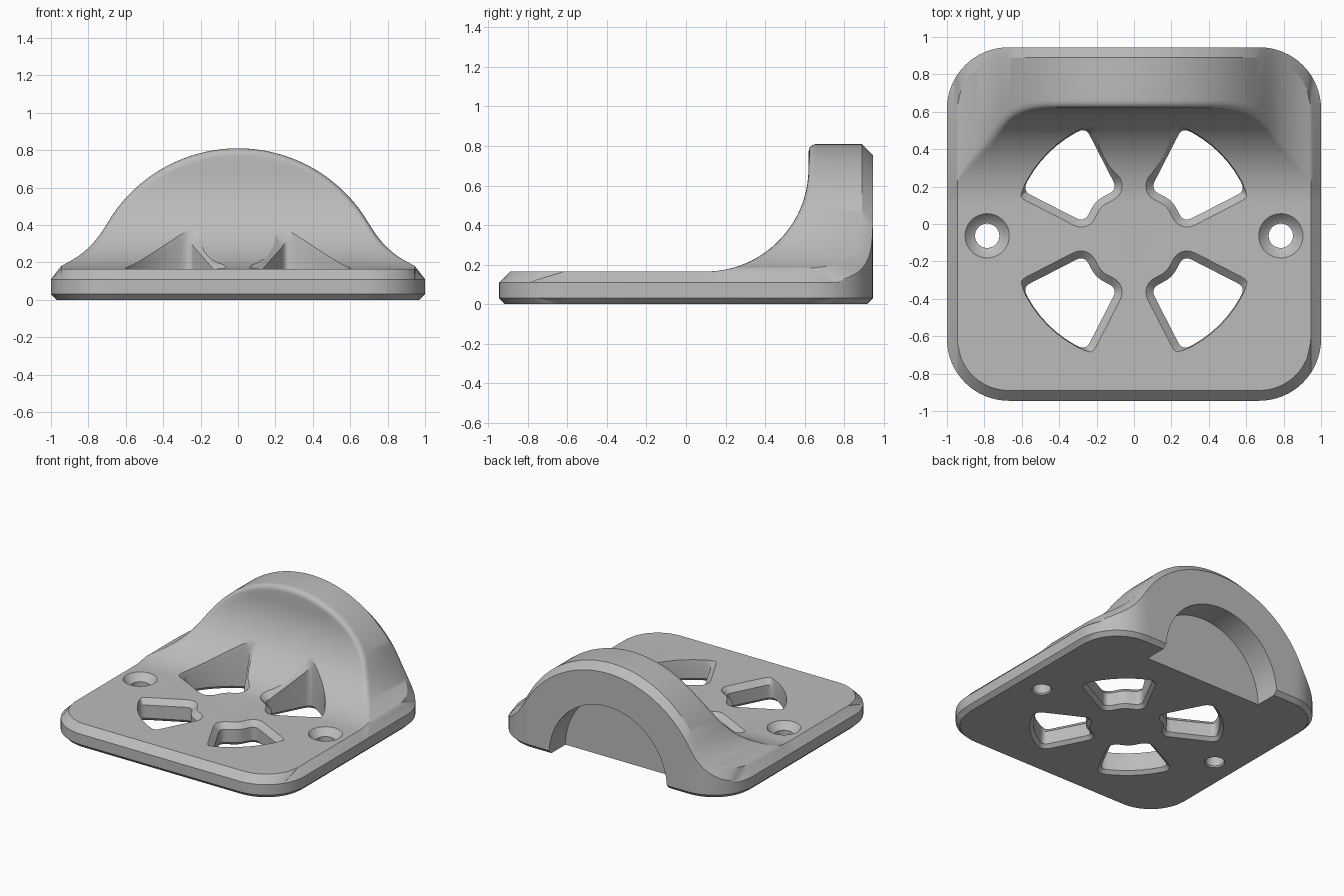
import bpy, bmesh, math
from mathutils import Vector

cube = bpy.data.objects.get("Cube")
if cube:
    bpy.data.objects.remove(cube, do_unlink=True)

grey = bpy.data.materials.new("plain grey")
grey.use_nodes = True
colour = (0.5, 0.5, 0.5, 1)
grey.diffuse_color = colour
grey.node_tree.nodes["Principled BSDF"].inputs["Base Color"].default_value = colour

CORNER, CX, CY = 0.33, 0.67, 0.615      # plate corner radius and corner centre
TOP, RIM, FOOT = 0.165, 0.11, 0.03      # plate top, side top, side bottom
COVE_Y, COVE_R = 0.1, 0.52              # start and radius of the cove
HOLE_Y = -0.08                          # centre of the hole pattern


def loft(name, loops, closed_ends=True):
    """Skin equal-length closed loops of points into a solid."""
    bm = bmesh.new()
    rings = [[bm.verts.new(p) for p in loop] for loop in loops]
    n = len(rings[0])
    for a, b in zip(rings, rings[1:]):
        for i in range(n):
            j = (i + 1) % n
            bm.faces.new((a[i], a[j], b[j], b[i]))
    bm.faces.new(rings[0])
    bm.faces.new(rings[-1])
    bmesh.ops.remove_doubles(bm, verts=bm.verts, dist=0.0002)
    bmesh.ops.recalc_face_normals(bm, faces=bm.faces)
    mesh = bpy.data.meshes.new(name)
    bm.to_mesh(mesh)
    bm.free()
    mesh.materials.append(grey)
    obj = bpy.data.objects.new(name, mesh)
    bpy.context.scene.collection.objects.link(obj)
    return obj


def lerp(a, b, t):
    return a + (b - a) * min(1, max(0, t))


def outline_y(x, inset):
    """Half depth of the rounded plate outline at x."""
    r, dx = CORNER - inset, max(0, abs(x) - CX)
    return CY + math.sqrt(max(0, r * r - dx * dx))


def arch(x):
    """Height of the arched wall: round crown with flared feet."""
    x, a, b = abs(x), 0.70, 0.945
    crown, foot = 0.81, 0.182
    if x <= a:
        return math.sqrt(crown * crown - x * x)
    if x >= b:
        return lerp(foot, RIM, (x - b) / (1 - b))
    za = math.sqrt(crown * crown - a * a)
    t, w = (x - a) / (b - a), b - a
    return ((2*t**3 - 3*t*t + 1) * za + (t**3 - 2*t*t + t) * w * -a / za
            + (3*t*t - 2*t**3) * foot + (t**3 - t*t) * w * -0.5)


def cove_y(t):
    t = min(max(t, 0), COVE_R)
    return COVE_Y + math.sqrt(COVE_R ** 2 - (COVE_R - t) ** 2)


def surface(y):
    d = min(max(0, y - COVE_Y), COVE_R * 0.99)
    return TOP + COVE_R - math.sqrt(COVE_R ** 2 - d * d)


def section(x):
    """Front-to-back slice through the whole bracket at x."""
    ax = abs(x)
    flat = lerp(TOP, RIM, (ax - 0.945) / 0.055)
    low = lerp(0, FOOT, (ax - 0.97) / 0.03)
    edge, inner, base = (outline_y(x, i) for i in (0, 0.055, FOOT))
    h = arch(x)
    rise = max(0, h - flat)
    r = min(0.045, rise * 0.3)
    pts = [(-base, low), (-edge, FOOT), (-edge, RIM), (-inner, flat)]
    # cove
    end = math.acos(1 - min(rise - r, COVE_R) / COVE_R)
    for i in range(19):
        a = end * i / 18
        pts.append((COVE_Y + COVE_R * math.sin(a), flat + COVE_R * (1 - math.cos(a))))
    # rounded front lip
    p0 = Vector((cove_y(rise - r), flat + rise - r))
    p1 = Vector((cove_y(rise), h))
    p2 = p1 + Vector((r, 0))
    for i in range(7):
        t = i / 6
        pts.append(tuple(p0 * (1 - t) ** 2 + p1 * 2 * t * (1 - t) + p2 * t * t))
    # crown, back chamfer and back face
    drop = min(0.055, h - RIM)
    pts += [(inner, h), (edge, h - drop), (edge, FOOT), (base, low)]
    return [(x, y, z) for y, z in pts]


# main body
half = [CX * i / 30 for i in range(1, 31)]
half += [CX + CORNER * math.sin(math.pi / 2 * i / 16) for i in range(1, 17)] + [0.945, 0.97]
half.sort()
xs = [-x for x in reversed(half)] + [0] + half
body = loft("bracket_body", [section(x) for x in xs])


def wedge_outline():
    """Rounded wedge pointing along +u, with a bulge on its inner edge."""
    reach, spread = 0.648, math.radians(21.6)
    corners = [((0.25, 0.125), 0.05), ((0.29, 0), 0.05), ((0.25, -0.125), 0.05)]
    for i in range(9):
        a = lerp(-spread, spread, i / 8)
        corners.append(((reach * math.cos(a), reach * math.sin(a)), 0.045 if i in (0, 8) else 0))
    pts, n = [], len(corners)
    for i, (p, d) in enumerate(corners):
        p = Vector(p)
        if not d:
            pts.append(p)
            continue
        a = p + (Vector(corners[i - 1][0]) - p).normalized() * d
        b = p + (Vector(corners[(i + 1) % n][0]) - p).normalized() * d
        for k in range(7):
            t = k / 6
            pts.append(a * (1 - t) ** 2 + p * 2 * t * (1 - t) + b * t * t)
    # drop points that crowd together
    return [p for i, p in enumerate(pts) if (p - pts[i - 1]).length > 0.004]


def grow(pts, d, limit=9):
    """Offset an outline outwards, kept within a radius."""
    out = []
    for i, p in enumerate(pts):
        t = (pts[(i + 1) % len(pts)] - pts[i - 1]).normalized()
        q = p + Vector((t.y, -t.x)) * d
        out.append(q * min(1, limit / q.length))
    return out


def wedge_cutter(angle):
    shape = wedge_outline()
    wide, flare = grow(shape, 0.06, 0.655), grow(shape, 0.055)

    def ring(pts, height):
        out = []
        for p in pts:
            x = p.x * math.cos(angle) - p.y * math.sin(angle)
            y = HOLE_Y + p.x * math.sin(angle) + p.y * math.cos(angle)
            out.append((x, y, height(y)))
        return out
    return loft("wedge_cutter", [
        ring(flare, lambda y: -0.03), ring(shape, lambda y: 0.025),
        ring(shape, lambda y: surface(y) - 0.04), ring(wide, lambda y: surface(y) + 0.02),
        ring(wide, lambda y: 1.2)])


def lathe_cutter(name, centre, profile, sides=48):
    loops = []
    for r, z in profile:
        loops.append([(centre[0] + r * math.cos(math.tau * i / sides),
                       centre[1] + r * math.sin(math.tau * i / sides), z) for i in range(sides)])
    return loft(name, loops)


# wedge openings, countersunk screw holes and the half-round back pocket
cutters = [wedge_cutter(math.radians(a)) for a in (45, 135, 225, 315)]
screw = [(0.095, -0.03), (0.065, 0.01), (0.065, 0.115), (0.085, 0.125), (0.135, 0.185)]
for side in (-1, 1):
    cutters.append(lathe_cutter("screw_cutter", (side * 0.785, -0.063), screw))
pocket = [[(0.5 * math.cos(math.tau * i / 96), y, 0.5 * math.sin(math.tau * i / 96))
           for i in range(96)] for y in (0.745, 1.1)]
cutters.append(loft("pocket_cutter", pocket))

bpy.context.view_layer.objects.active = body
body.select_set(True)
for cutter in cutters:
    cutter.hide_render = True
    mod = body.modifiers.new("cut", "BOOLEAN")
    mod.operation, mod.solver, mod.object = "DIFFERENCE", "EXACT", cutter
    bpy.ops.object.modifier_apply(modifier=mod.name)
    bpy.data.objects.remove(cutter, do_unlink=True)

bpy.ops.object.shade_smooth_by_angle(angle=math.radians(30))
